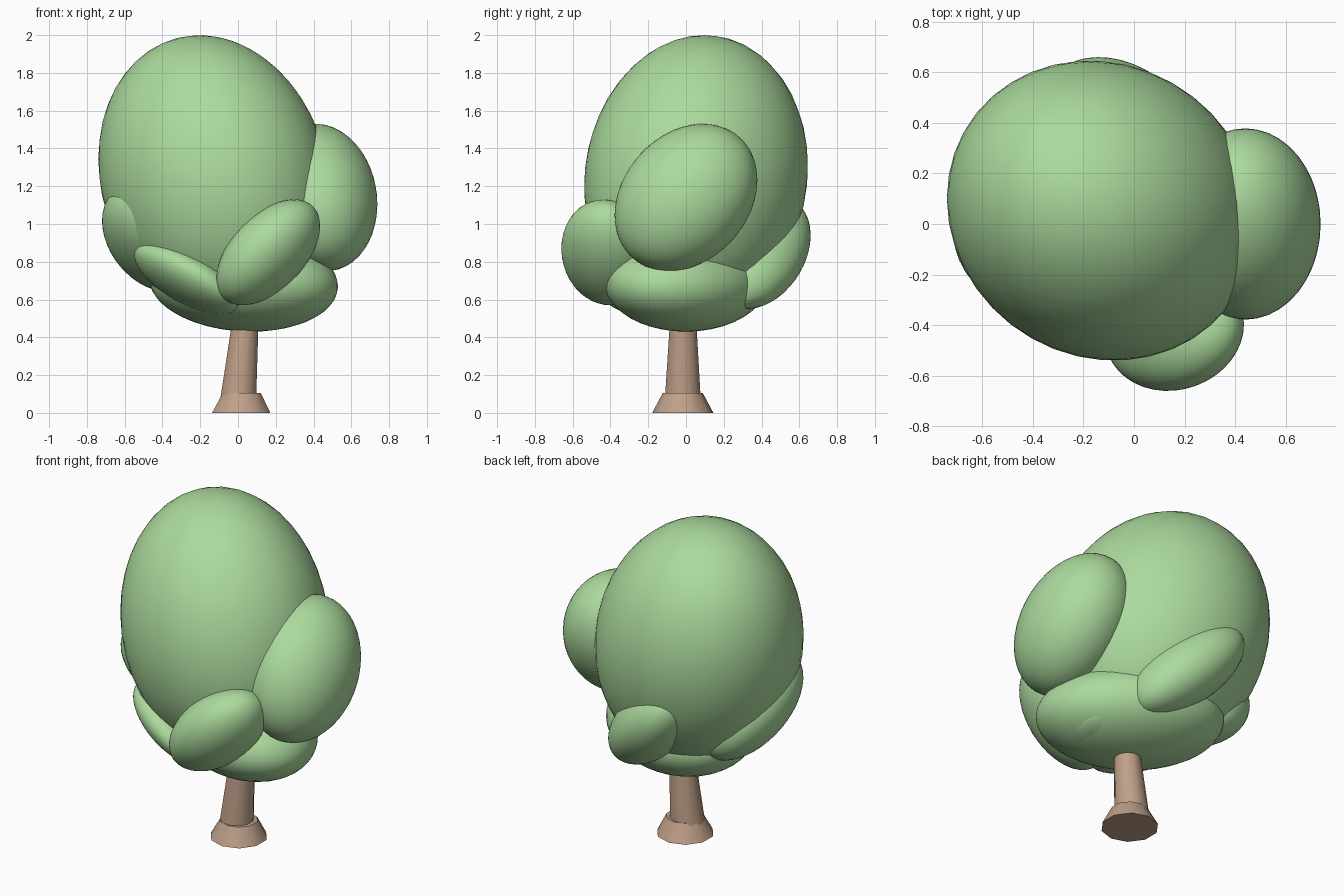
import bpy
import bmesh
import math
from mathutils import Matrix, Vector

cube = bpy.data.objects.get("Cube")
if cube:
    bpy.data.objects.remove(cube, do_unlink=True)


def make_material(name, colour):
    mat = bpy.data.materials.new(name)
    mat.use_nodes = True
    mat.diffuse_color = (*colour, 1)
    mat.node_tree.nodes["Principled BSDF"].inputs["Base Color"].default_value = (*colour, 1)
    return mat


leaf_green = make_material("leaf green", (0.41, 0.70, 0.34))
bark_brown = make_material("bark brown", (0.52, 0.35, 0.25))


def finish(name, bm, material):
    mesh = bpy.data.meshes.new(name)
    bm.to_mesh(mesh)
    bm.free()
    mesh.materials.append(material)
    obj = bpy.data.objects.new(name, mesh)
    bpy.context.collection.objects.link(obj)
    bpy.ops.object.select_all(action="DESELECT")
    obj.select_set(True)
    bpy.context.view_layer.objects.active = obj
    bpy.ops.object.shade_smooth_by_angle(angle=math.radians(50))


def leaf_clump(name, centre, half, xy=0, xz=0, yz=0):
    """Leaning ellipsoid: half extents plus lean between each pair of axes (-1 to 1)."""
    a, b, c = half
    k = math.sqrt(1 - xy * xy)
    m = (yz - xy * xz) / k
    n = math.sqrt(1 - xz * xz - m * m)
    shape = Matrix(((a, 0, 0), (b * xy, b * k, 0), (c * xz, c * m, c * n)))
    bm = bmesh.new()
    bmesh.ops.create_icosphere(bm, subdivisions=4, radius=1)
    bmesh.ops.transform(bm, matrix=Matrix.Translation(centre) @ shape.to_4x4(), verts=bm.verts)
    finish(name, bm, leaf_green)


def tapered_tube(name, low, high, r_low, r_high, sides, capped):
    """Tube between two ring centres, closed at both ends if capped."""
    bm = bmesh.new()
    rings = []
    for centre, radius in ((low, r_low), (high, r_high)):
        ring = []
        for i in range(sides):
            t = math.tau * (i + 0.5) / sides
            ring.append(bm.verts.new(Vector(centre) + radius * Vector((math.cos(t), math.sin(t), 0))))
        rings.append(ring)
    for i in range(sides):
        j = (i + 1) % sides
        bm.faces.new((rings[0][i], rings[0][j], rings[1][j], rings[1][i]))
    if capped:
        bm.faces.new(rings[0][::-1])
        bm.faces.new(rings[1])
    finish(name, bm, bark_brown)


# Foliage
leaf_clump("crown", (-0.127, 0.053, 1.25), (0.613, 0.593, 0.75), xy=-0.08, xz=-0.125, yz=0.075)
leaf_clump("left_clump", (0.44, 0, 1.14), (0.298, 0.378, 0.39), xz=-0.09, yz=0.24)
leaf_clump("front_clump", (0.16, -0.42, 0.85), (0.275, 0.24, 0.28), xy=0.1, xz=0.5, yz=-0.07)
leaf_clump("back_clump", (-0.05, 0.4, 0.85), (0.3, 0.26, 0.3), xy=-0.3, xz=-0.6, yz=0.3)
leaf_clump("right_clump", (-0.45, 0.02, 0.93), (0.27, 0.33, 0.29), xy=0.05, xz=-0.3, yz=-0.4)
leaf_clump("front_right_clump", (-0.27, -0.24, 0.71), (0.28, 0.24, 0.19), xy=-0.32, xz=-0.65)
leaf_clump("base_clump", (0.03, 0, 0.69), (0.5, 0.43, 0.26), xy=-0.25, xz=-0.08)
leaf_clump("under_clump", (0.27, -0.03, 0.55), (0.16, 0.22, 0.09), xz=0.1, yz=0.1)

# Trunk and its flared foot
tapered_tube("trunk", (0, -0.017, 0.06), (0.045, -0.015, 0.55), 0.099, 0.068, 12, False)
tapered_tube("trunk_foot", (0.017, -0.017, 0), (0.02, -0.017, 0.105), 0.162, 0.106, 10, True)
